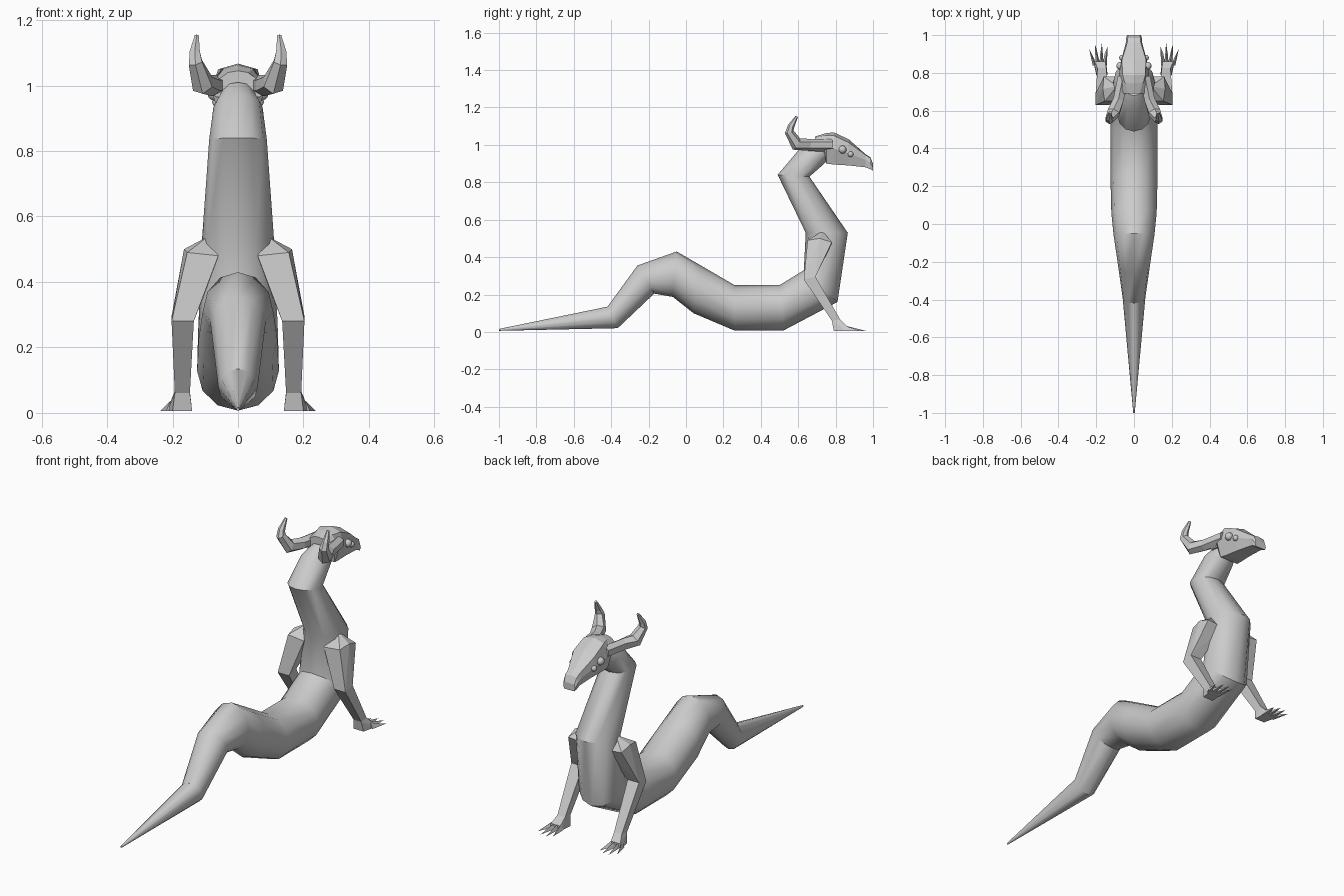
import bpy, bmesh, math
from mathutils import Vector

cube = bpy.data.objects.get("Cube")
if cube:
    bpy.data.objects.remove(cube)

grey = bpy.data.materials.new("stone_grey")
grey.use_nodes = True
COLOUR = (0.6, 0.6, 0.6, 1)
grey.diffuse_color = COLOUR
grey.node_tree.nodes["Principled BSDF"].inputs["Base Color"].default_value = COLOUR


def finish(name, bm, mirror=False, smooth=None):
    bmesh.ops.recalc_face_normals(bm, faces=bm.faces)
    mesh = bpy.data.meshes.new(name)
    bm.to_mesh(mesh)
    bm.free()
    mesh.materials.append(grey)
    obj = bpy.data.objects.new(name, mesh)
    bpy.context.collection.objects.link(obj)
    if mirror:
        obj.modifiers.new("mirror", 'MIRROR').use_mirror_merge = False
    if smooth:
        bpy.ops.object.select_all(action='DESELECT')
        obj.select_set(True)
        bpy.context.view_layer.objects.active = obj
        bpy.ops.object.shade_smooth_by_angle(angle=math.radians(smooth))
    return obj


def loft(rings):
    """Skin a list of equal-length point rings and cap both ends."""
    bm = bmesh.new()
    loops = [[bm.verts.new(p) for p in ring] for ring in rings]
    n = len(loops[0])
    for a, b in zip(loops, loops[1:]):
        for i in range(n):
            j = (i + 1) % n
            bm.faces.new((a[i], a[j], b[j], b[i]))
    bm.faces.new(loops[0])
    bm.faces.new(loops[-1])
    return bm


def hull(points):
    bm = bmesh.new()
    for p in points:
        bm.verts.new(p)
    res = bmesh.ops.convex_hull(bm, input=bm.verts[:])
    loose = [v for v in bm.verts if not v.link_faces]
    bmesh.ops.delete(bm, geom=loose, context='VERTS')
    bmesh.ops.dissolve_limit(bm, angle_limit=0.02, verts=bm.verts[:], edges=bm.edges[:])
    return bm


# Serpent body: back point (y, z), belly point (y, z), half width
SIDES = 12
spine = [
    ((-1.0, .016), (-1.0, .006), .004),
    ((-.42, .135), (-.365, .02), .06),
    ((-.26, .355), (-.17, .205), .085),
    ((-.05, .43), (-.07, .187), .108),
    ((.08, .355), (.04, .10), .12),
    ((.26, .25), (.26, .007), .125),
    ((.50, .25), (.52, .007), .125),
    ((.63, .33), (.81, .16), .122),
    ((.64, .53), (.865, .53), .11),
    ((.49, .84), (.66, .83), .088),
    ((.60, .97), (.74, .90), .075),
    ((.68, 1.01), (.77, .94), .05),
]
rings = []
for back, belly, width in spine:
    b, f = Vector((0, *back)), Vector((0, *belly))
    mid, half = (b + f) / 2, (b - f) / 2
    turns = [math.tau * i / SIDES for i in range(SIDES)]
    rings.append([mid + half * math.cos(t) + Vector((width * math.sin(t), 0, 0)) for t in turns])
finish("body", loft(rings), smooth=35)

# Head: y, crown z, brow (x, z), cheek (x, z), jaw (x, z)
sections = [
    (.69, 1.045, (.03, 1.04), (.085, 1.0), (.07, .965)),
    (.74, 1.06, (.045, 1.05), (.085, 1.0), (.06, .963)),
    (.75, 1.063, (.05, 1.05), (.083, .99), (.055, .90)),
    (.79, 1.067, (.06, 1.05), (.08, .98), (.05, .895)),
    (.87, 1.03, (.064, 1.012), (.067, .955), (.042, .89)),
    (.96, .95, (.036, .946), (.043, .92), (.034, .88)),
    (.985, .935, (.034, .93), (.042, .905), (.036, .87)),
    (1.0, .90, (.03, .897), (.036, .88), (.03, .862)),
]
rings = []
for y, crown, *side in sections:
    right = [(x, y, z) for x, z in side]
    left = [(-x, y, z) for x, z in reversed(side)]
    rings.append([(0, y, crown)] + right + left)
finish("head", loft(rings))

# Horns sweeping back from the cheeks, then up: centre, radius
horn = [
    ((.058, .78, 1.00), .032),
    ((.082, .66, 1.00), .032),
    ((.108, .59, 1.005), .036),
    ((.130, .552, 1.07), .024),
    ((.132, .562, 1.10), .018),
    ((.126, .592, 1.152), .007),
]
rings = []
for i, (c, r) in enumerate(horn):
    prev, nxt = horn[max(i - 1, 0)][0], horn[min(i + 1, len(horn) - 1)][0]
    d = (Vector(nxt) - Vector(prev)).normalized()
    u = (Vector((1, 0, 0)) - d * d.x).normalized()
    v = d.cross(u)
    turns = [math.tau * (k + .5) / 6 for k in range(6)]
    rings.append([Vector(c) + r * (u * math.cos(t) + v * math.sin(t)) for t in turns])
finish("horns", loft(rings), mirror=True)

# Two eyes on each side
for name, pos, r in (("rear_eyes", (.072, .837, .975), .021), ("front_eyes", (.064, .88, .95), .015)):
    bm = bmesh.new()
    bmesh.ops.create_uvsphere(bm, u_segments=16, v_segments=10, radius=r)
    bmesh.ops.translate(bm, verts=bm.verts, vec=pos)
    finish(name, bm, mirror=True, smooth=40)

# Front legs
elbow = [(x, y, z) for x in (.135, .203) for y, z in ((.63, .28), (.692, .295))]
wrist = [(x, y, z) for x in (.147, .193) for y, z in ((.78, .06), (.825, .066))]
shoulder = [(.09, .73, .54), (.165, .715, .50), (.16, .78, .48),
            (.155, .65, .49), (.06, .65, .48), (.06, .78, .47)]
sole = [(.14, .79, .006), (.20, .79, .006), (.148, .86, .006), (.215, .86, .006),
        (.152, .86, .03), (.208, .86, .03)]
finish("upper_legs", hull(shoulder + elbow), mirror=True)
finish("lower_legs", hull(elbow + wrist), mirror=True)
finish("feet", hull(wrist + sole), mirror=True)

# Clawed toes fanning out from each foot
for i, (base, tip, reach) in enumerate(((.155, .14, .94), (.172, .17, .96), (.19, .205, .955), (.207, .238, .93))):
    toe = [(base - .012, .84, .006), (base + .012, .84, .006), (base, .84, .036),
           (base + (tip - base) * .5 + .008, .90, .006), (tip, reach, .006)]
    finish(f"toe_{i + 1}", hull(toe), mirror=True)
